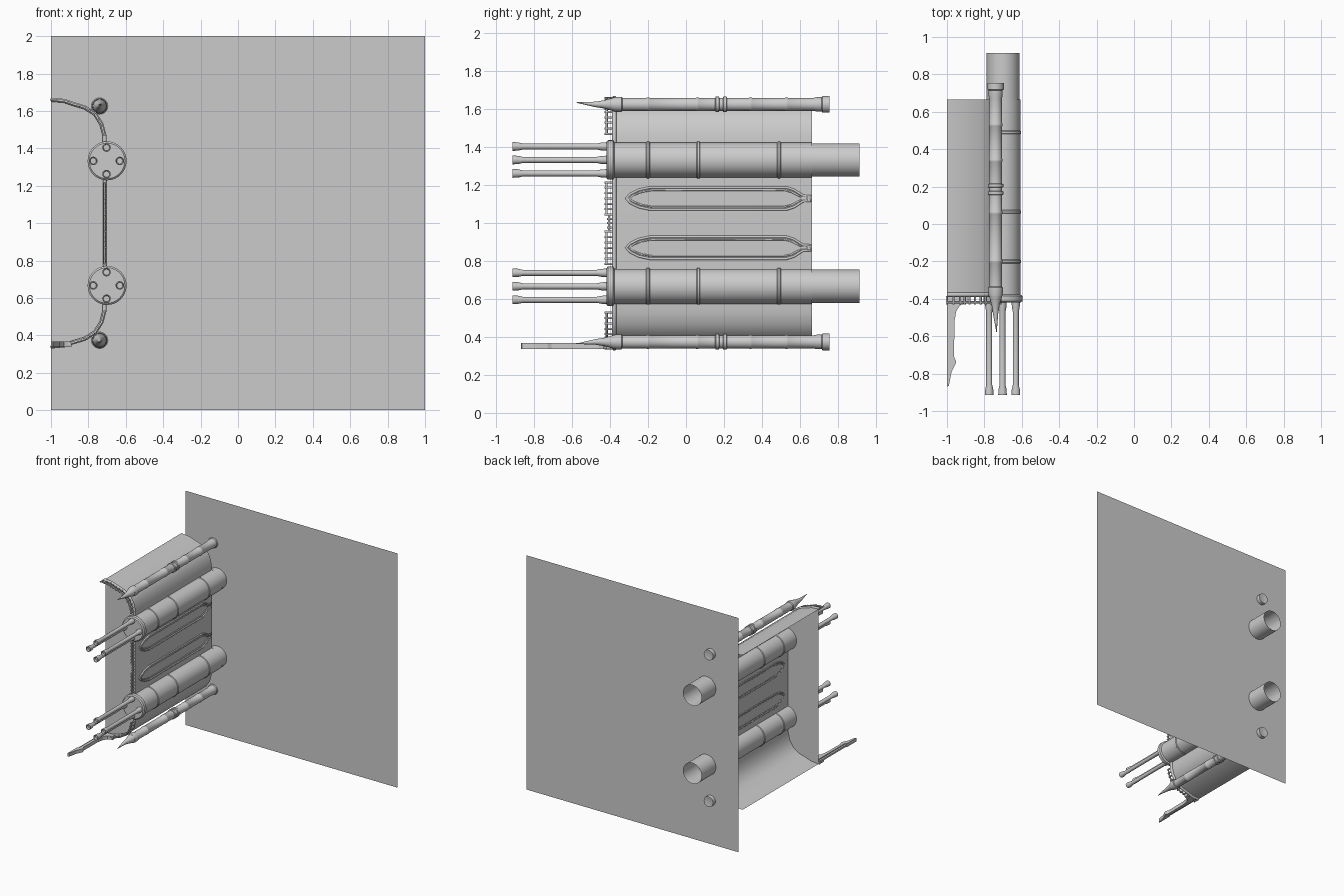
import bpy, bmesh, math
from mathutils import Vector

if "Cube" in bpy.data.objects:
    bpy.data.objects.remove(bpy.data.objects["Cube"])

WALL_Y, FRONT_Y, REAR_Y = .722, -.36, .665


def finish(name, bm, smooth=True):
    bmesh.ops.recalc_face_normals(bm, faces=bm.faces)
    me = bpy.data.meshes.new(name)
    bm.to_mesh(me)
    bm.free()
    ob = bpy.data.objects.new(name, me)
    bpy.context.collection.objects.link(ob)
    if smooth:
        bpy.ops.object.select_all(action='DESELECT')
        bpy.context.view_layer.objects.active = ob
        ob.select_set(True)
        bpy.ops.object.shade_smooth_by_angle(angle=math.radians(35))
    return ob


def lathe(name, x, z, profile, n=32, tip=(0, 0)):
    """Revolve (y, radius) pairs about an axis along y; the first ring may be shifted."""
    bm = bmesh.new()
    rings = []
    for i, (y, r) in enumerate(profile):
        dx, dz = tip if i == 0 else (0, 0)
        rings.append([bm.verts.new((x + dx + r * math.cos(2 * math.pi * k / n), y,
                                    z + dz + r * math.sin(2 * math.pi * k / n))) for k in range(n)])
    for a, b in zip(rings, rings[1:]):
        for k in range(n):
            bm.faces.new((a[k], a[(k + 1) % n], b[(k + 1) % n], b[k]))
    bmesh.ops.remove_doubles(bm, verts=bm.verts, dist=1e-5)
    return finish(name, bm)


def rod(name, points, r, cyclic=False):
    """Round bar along a path, turned into a mesh."""
    cu = bpy.data.curves.new(name + "_path", 'CURVE')
    cu.dimensions = '3D'
    cu.bevel_depth = r
    cu.bevel_resolution = 1
    cu.use_fill_caps = True
    sp = cu.splines.new('POLY')
    sp.points.add(len(points) - 1)
    for p, c in zip(sp.points, points):
        p.co = (*c, 1)
    sp.use_cyclic_u = cyclic
    tmp = bpy.data.objects.new("tmp", cu)
    bpy.context.collection.objects.link(tmp)
    me = bpy.data.meshes.new_from_object(tmp.evaluated_get(bpy.context.evaluated_depsgraph_get()))
    bpy.data.objects.remove(tmp)
    ob = bpy.data.objects.new(name, me)
    bpy.context.collection.objects.link(ob)
    return ob


def prism(name, outline, z0, z1):
    """Plate with an (x, y) outline between two heights."""
    bm = bmesh.new()
    f = bm.faces.new([bm.verts.new((x, y, z0)) for x, y in outline])
    up = bmesh.ops.extrude_face_region(bm, geom=[f])['geom']
    bmesh.ops.translate(bm, vec=(0, 0, z1 - z0), verts=[v for v in up if isinstance(v, bmesh.types.BMVert)])
    return finish(name, bm, False)


# back wall
bm = bmesh.new()
bm.faces.new([bm.verts.new((x, WALL_Y, z)) for x, z in ((-1, 0), (1, 0), (1, 2), (-1, 2))])
finish("back_wall", bm, False)

# hull skin: (x, height from middle) for the upper half, mirrored below
HALF = [(-1, .66), (-.93, .654), (-.88, .637), (-.82, .619), (-.765, .585), (-.73, .53),
        (-.714, .47), (-.712, .4), (-.712, .0)]
prof = [(x, 1 + h) for x, h in HALF] + [(x, 1 - h) for x, h in HALF[-2::-1]]
bm = bmesh.new()
a = [bm.verts.new((x, -.385, z)) for x, z in prof]
b = [bm.verts.new((x, REAR_Y, z)) for x, z in prof]
for i in range(len(prof) - 1):
    bm.faces.new((a[i], a[i + 1], b[i + 1], b[i]))
finish("hull_skin", bm)

# closed front of the hull
bm = bmesh.new()
bm.faces.new([bm.verts.new((x, FRONT_Y, z)) for x, z in prof])
finish("hull_front", bm, False)

# trim around the front edge of the hull
rod("front_trim", [(x, -.378, z) for x, z in prof], .012)

for s, side in ((1, "upper"), (-1, "lower")):
    Z = lambda h: 1 + s * h

    # large tube, open at the back, with three bands and a front flange
    tube = [(-.38, .0925)]
    for y in (-.2, .065, .49):
        tube += [(y - .01, .0925), (y - .005, .097), (y + .005, .097), (y + .01, .0925)]
    tube += [(REAR_Y, .0925), (REAR_Y, .088), (.915, .088)]
    lathe(side + "_large_tube", -.70, Z(.333), tube, 40)
    lathe(side + "_tube_flange", -.70, Z(.333),
          [(-.42, 0), (-.42, .095), (-.412, .104), (-.385, .104), (-.378, .0925)], 40)

    # four barrels in each tube
    for k in range(4):
        ang = k * math.pi / 2
        lathe(f"{side}_barrel_{k + 1}", -.703 + .071 * math.cos(ang), Z(.333) + .071 * math.sin(ang),
              [(-.895, 0), (-.895, .016), (-.915, .018), (-.915, .023), (-.887, .022), (-.86, .016),
               (-.47, .016), (-.445, .021), (-.41, .023)], 16)

    # corner pipe with bands
    pipe = [(-.385, 0), (-.385, .036), (-.36, .04), (-.34, .04), (-.335, .034)]
    for y, w, r in ((-.2, .006, .036), (.06, .006, .036), (.165, .008, .041), (.205, .008, .041),
                    (.34, .006, .036), (.53, .006, .036)):
        pipe += [(y - w - .003, .034), (y - w, r), (y + w, r), (y + w + .003, .034)]
    pipe += [(.67, .034), (.69, .038), (.715, .038), (.72, .044), (.755, .044), (.755, .03), (.745, 0)]
    lathe(side + "_corner_pipe", -.74, Z(.626), pipe, 24)

    # spike at the front of the pipe
    lathe(side + "_spike", -.74, Z(.626),
          [(-.58, .001), (-.48, .014), (-.43, .022), (-.385, .035)], 16, tip=(.005, s * .01))

    # raised oval rims on the side
    shape = [(-.315, 0), (-.295, .022), (-.25, .045), (-.19, .058), (.53, .058), (.57, .045),
             (.605, .022), (.62, .014), (.655, .014)]
    for tag, k, r in (("outer", 1, .007), ("inner", .76, .005)):
        pts = [(-.709, .17 + (y - .17) * (.965 if k < 1 else 1), Z(.13) + h * k) for y, h in shape]
        pts += [(x, y, 2 * Z(.13) - z) for x, y, z in pts[:0:-1]]
        rod(f"{side}_oval_{tag}_rim", pts, r, True)

    # tracery along the front edge: curved corner run and flat side run
    def run(tag, path, step, y_out):
        pts = [Vector((x, -.385, Z(h))) for x, h in path]
        samples = []
        for p, q in zip(pts, pts[1:]):
            n = max(1, round((q - p).length / step))
            samples += [p.lerp(q, i / n) for i in range(n)]
        samples.append(pts[-1])
        rod(f"{side}_{tag}_rail", [(p.x, y_out, p.z) for p in samples], .006)
        for i, p in enumerate(samples):
            rod(f"{side}_{tag}_post_{i}", [(p.x, -.385, p.z), (p.x, y_out - .012, p.z)], .006)

    run("corner_tracery", HALF[:7], .032, -.418)
    run("side_tracery", [(-.712, .215), (-.712, .045)], .03, -.418)
    run("middle_tracery", [(-.712, .045), (-.712, 0)], .024, -.405)

# blade projecting from the lower front edge
prism("blade_bar", [(-.985, -.385), (-.985, -.74), (-1, -.74), (-1, -.87), (-.99, -.865), (-.975, -.79),
                    (-.953, -.745), (-.953, -.73), (-.962, -.71), (-.96, -.52), (-.95, -.465),
                    (-.93, -.435), (-.89, -.42), (-.89, -.385)], .338, .368)
prism("blade_spine", [(-1, -.385), (-1, -.865), (-.985, -.74), (-.985, -.385)], .345, .36)
